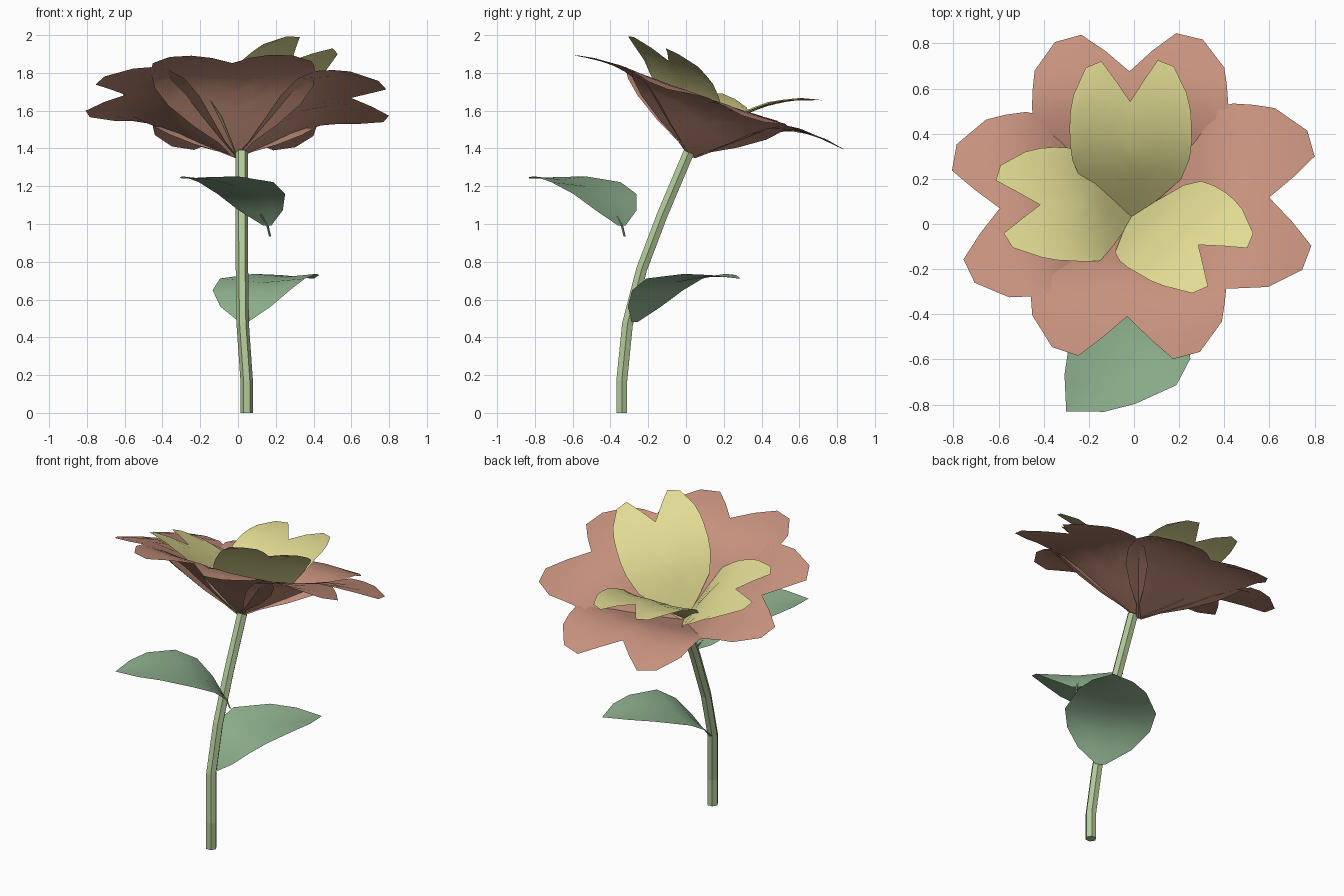
import bpy, bmesh, math
from mathutils import Vector

if "Cube" in bpy.data.objects:
    bpy.data.objects.remove(bpy.data.objects["Cube"])


def material(name, rgb):
    m = bpy.data.materials.new(name)
    m.diffuse_color = (*rgb, 1)
    m.use_nodes = True
    m.node_tree.nodes["Principled BSDF"].inputs["Base Color"].default_value = m.diffuse_color
    return m


PINK = material("pink", (0.58, 0.29, 0.21))
YELLOW = material("yellow", (0.75, 0.71, 0.29))
LEAF = material("leaf_green", (0.28, 0.45, 0.28))
STEM = material("stem_green", (0.45, 0.59, 0.32))


def make_object(name, verts, faces, mat, smooth):
    me = bpy.data.meshes.new(name)
    me.from_pydata(verts, [], faces)
    bm = bmesh.new()
    bm.from_mesh(me)
    bmesh.ops.remove_doubles(bm, verts=bm.verts, dist=1e-4)
    bm.to_mesh(me)
    bm.free()
    me.materials.append(mat)
    me.polygons.foreach_set("use_smooth", [smooth] * len(me.polygons))
    ob = bpy.data.objects.new(name, me)
    bpy.context.collection.objects.link(ob)
    return ob


def grid_faces(rows, cols, wrap=False):
    n = cols if wrap else cols - 1
    return [(r * cols + c, r * cols + (c + 1) % cols,
             (r + 1) * cols + (c + 1) % cols, (r + 1) * cols + c)
            for r in range(rows - 1) for c in range(n)]


def lerp_table(table, x):
    for (x0, y0), (x1, y1) in zip(table, table[1:]):
        if x <= x1:
            return y0 + (y1 - y0) * (x - x0) / (x1 - x0)
    return table[-1][1]


def tube(name, path, radius, sides, mat):
    path = [Vector(p) for p in path]
    verts = []
    for i, p in enumerate(path):
        d = (path[min(i + 1, len(path) - 1)] - path[max(i - 1, 0)]).normalized()
        if i == 0:
            d = Vector((0, 0, 1))
        a = d.cross(Vector((0, 1, 0))).normalized()
        b = d.cross(a)
        for k in range(sides):
            t = 2 * math.pi * k / sides
            verts.append(p + radius * (a * math.cos(t) + b * math.sin(t)))
    n = len(verts)
    faces = grid_faces(len(path), sides, True)
    faces += [tuple(range(sides)), tuple(range(n - 1, n - sides - 1, -1))]
    return make_object(name, verts, faces, mat, False)


# Stem
tube("stem", [(0.046, -0.34, 0), (0.046, -0.34, 0.17), (0.025, -0.31, 0.47),
              (0.021, -0.235, 0.76), (0.02, -0.125, 1.05), (0.02, 0.015, 1.38)],
     0.033, 6, STEM)

# Flower frame: the head leans back
CENTRE = Vector((-0.01, 0.03, 1.355))
TILT = math.radians(19.4)
U = Vector((1, 0, 0))
V = Vector((0, math.cos(TILT), -math.sin(TILT)))
AXIS = Vector((0, math.sin(TILT), math.cos(TILT)))
Q = (0, 0.25, 0.5, 0.78, 1)
COLS = [-q for q in Q[:0:-1]] + list(Q)
ROWS = (0, 0.12, 0.25, 0.4, 0.55, 0.7, 0.85, 1)


def petal(name, degrees, ends, widths, profile, cup, mat, lift=1.0):
    # two-lobed blade: columns end at different lengths to form the notch
    a = math.radians(degrees)
    out = U * math.cos(a) + V * math.sin(a)
    side = -U * math.sin(a) + V * math.cos(a)
    verts = []
    for t, w in zip(ROWS, widths):
        for q in COLS:
            r = t * lerp_table(list(zip(Q, ends)), abs(q))
            lat = q * w
            h = lerp_table(profile, r) + cup * lat * lat * max(0, 1 - r / 0.6)
            verts.append(CENTRE + out * r + side * lat + AXIS * h * lift)
    return make_object(name, verts, grid_faces(len(ROWS), len(COLS)), mat, True)


# Outer petals: angle, length
OUTER = [(0, 0), (0.15, 0.11), (0.3, 0.23), (0.4, 0.295), (0.5, 0.32),
         (0.64, 0.325), (0.8, 0.295)]
for i, (deg, size) in enumerate(((-2, 1.05), (91, 0.985), (187, 1.015), (268, 1))):
    petal(f"outer_petal_{i + 1}", deg,
          [e * size for e in (0.58, 0.68, 0.765, 0.73, 0.59)],
          (0.02, 0.09, 0.22, 0.35, 0.42, 0.435, 0.43, 0.42), OUTER, 0.4, PINK)

# Inner petals: steep at the base, then flaring (angle, lift, length)
INNER = [(0, 0.01), (0.08, 0.14), (0.17, 0.28), (0.3, 0.39), (0.45, 0.47), (0.6, 0.51)]
for i, (deg, lift, size) in enumerate(((91, 1.03, 0.94), (188, 0.73, 1.0), (-44, 0.98, 1))):
    petal(f"inner_petal_{i + 1}", deg, [e * size for e in (0.41, 0.5, 0.59, 0.56, 0.44)],
          (0.02, 0.12, 0.22, 0.26, 0.27, 0.27, 0.265, 0.25), INNER, 0.4, YELLOW, lift)


def leaf(name, rib, widths):
    # blade folded slightly upwards along the midrib
    rib = [Vector(p) for p in rib]
    d = rib[-1] - rib[0]
    side = Vector((d.y, -d.x, 0)).normalized()
    verts = []
    for p, w in zip(rib, widths):
        for q in (-1, -0.5, 0, 0.5, 1):
            verts.append(p + side * q * w + Vector((0, 0, 0.02 * abs(q) * w / 0.25)))
    return make_object(name, verts, grid_faces(len(rib), 5), LEAF, True)


# Leaves with a short stalk
WIDTHS = (0.03, 0.16, 0.245, 0.27, 0.20, 0.12, 0.0)
leaf("lower_leaf", [(0.03, -0.27, 0.48), (0.04, -0.22, 0.55), (0.07, -0.15, 0.63),
                    (0.13, -0.06, 0.69), (0.25, 0.10, 0.72), (0.33, 0.20, 0.72),
                    (0.40, 0.29, 0.71)], WIDTHS)
leaf("upper_leaf", [(0.155, -0.34, 0.99), (0.12, -0.37, 1.06), (0.07, -0.43, 1.14),
                    (-0.01, -0.53, 1.20), (-0.14, -0.66, 1.235), (-0.22, -0.75, 1.24),
                    (-0.30, -0.83, 1.24)], WIDTHS)
tube("upper_leaf_stalk", [(0.17, -0.325, 0.935), (0.155, -0.34, 0.995),
                          (0.12, -0.37, 1.05)], 0.006, 4, LEAF)
